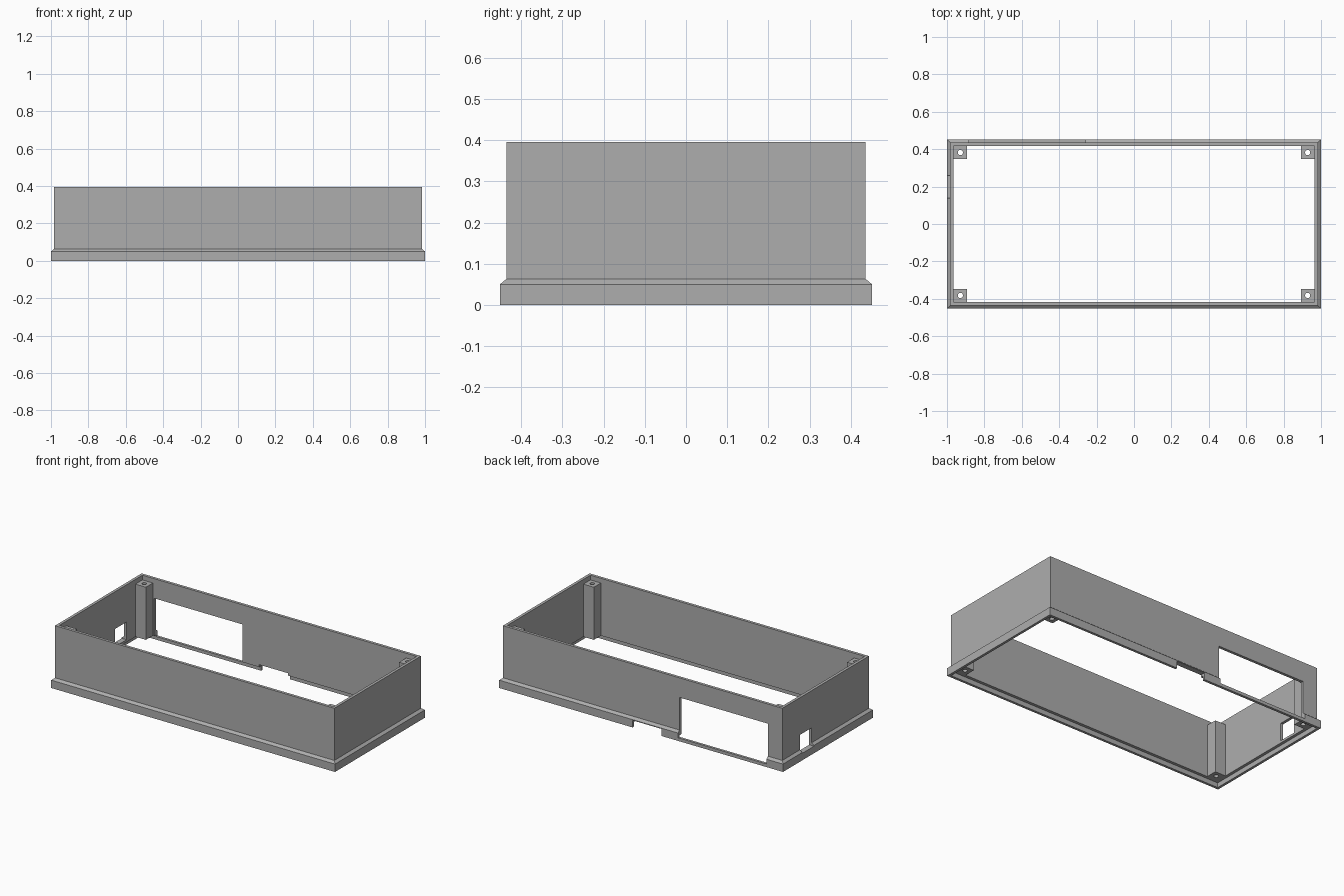
import bpy
import bmesh
from mathutils import Matrix

if "Cube" in bpy.data.objects:
    bpy.data.objects.remove(bpy.data.objects["Cube"], do_unlink=True)

GREY = (0.42, 0.42, 0.42, 1.0)
grey = bpy.data.materials.new("plain grey")
grey.use_nodes = True
grey.diffuse_color = GREY
grey.node_tree.nodes["Principled BSDF"].inputs["Base Color"].default_value = GREY


def make_object(name, bm):
    bmesh.ops.recalc_face_normals(bm, faces=bm.faces)
    mesh = bpy.data.meshes.new(name)
    bm.to_mesh(mesh)
    bm.free()
    mesh.materials.append(grey)
    obj = bpy.data.objects.new(name, mesh)
    bpy.context.collection.objects.link(obj)
    return obj


def box(name, x, y, z):
    """Box from (min, max) pairs along each axis."""
    bm = bmesh.new()
    bmesh.ops.create_cube(bm, size=1)
    for v in bm.verts:
        v.co = [lo + (c + 0.5) * (hi - lo) for c, (lo, hi) in zip(v.co, (x, y, z))]
    return make_object(name, bm)


def cut(obj, cutters):
    """Subtract the cutters, bake the result and drop the helpers."""
    for c in cutters:
        c.hide_render = True
        mod = obj.modifiers.new("cut", 'BOOLEAN')
        mod.operation = 'DIFFERENCE'
        mod.solver = 'EXACT'
        mod.object = c
    bpy.context.view_layer.update()
    graph = bpy.context.evaluated_depsgraph_get()
    baked = bpy.data.meshes.new_from_object(obj.evaluated_get(graph))
    obj.modifiers.clear()
    obj.data = baked
    for c in cutters:
        bpy.data.objects.remove(c, do_unlink=True)


# Case frame: one wall section swept around the rectangle as (inset, z)
HX, HY = 1.0, 0.452
section = [(0, 0), (0, 0.05), (0.016, 0.063), (0.016, 0.395),
           (0.034, 0.395), (0.034, 0.03), (0.016, 0.03), (0.016, 0)]
bm = bmesh.new()
rings = []
for inset, z in section:
    x, y = HX - inset, HY - inset
    rings.append([bm.verts.new((sx * x, sy * y, z))
                  for sx, sy in ((-1, -1), (1, -1), (1, 1), (-1, 1))])
for i, ring in enumerate(rings):
    nxt = rings[(i + 1) % len(rings)]
    for j in range(4):
        k = (j + 1) % 4
        bm.faces.new((ring[j], ring[k], nxt[k], nxt[j]))
case = make_object("case_frame", bm)

# Openings: large rear window, rear cable notch, side port
cut(case, [
    box("window_cutter", (-0.883, -0.26), (0.39, 0.5), (0.02, 0.27)),
    box("notch_cutter", (-0.143, 0.06), (0.39, 0.5), (-0.05, 0.045)),
    box("port_cutter", (-1.05, -0.94), (0.14, 0.258), (0.045, 0.158)),
])

# Corner screw posts with through holes
for sx, side in ((-1, "right"), (1, "left")):
    for sy, end in ((-1, "front"), (1, "back")):
        xs = sorted((sx * 0.892, sx * 0.966))
        ys = sorted((sy * 0.347, sy * 0.418))
        post = box(f"{end}_{side}_screw_post", xs, ys, (0.03, 0.365))
        bm = bmesh.new()
        bmesh.ops.create_cone(bm, cap_ends=True, segments=24, radius1=0.014,
                              radius2=0.014, depth=1,
                              matrix=Matrix.Translation((sx * 0.928, sy * 0.382, 0.2)))
        cut(post, [make_object("hole_cutter", bm)])
        for poly in post.data.polygons:
            poly.use_smooth = False
